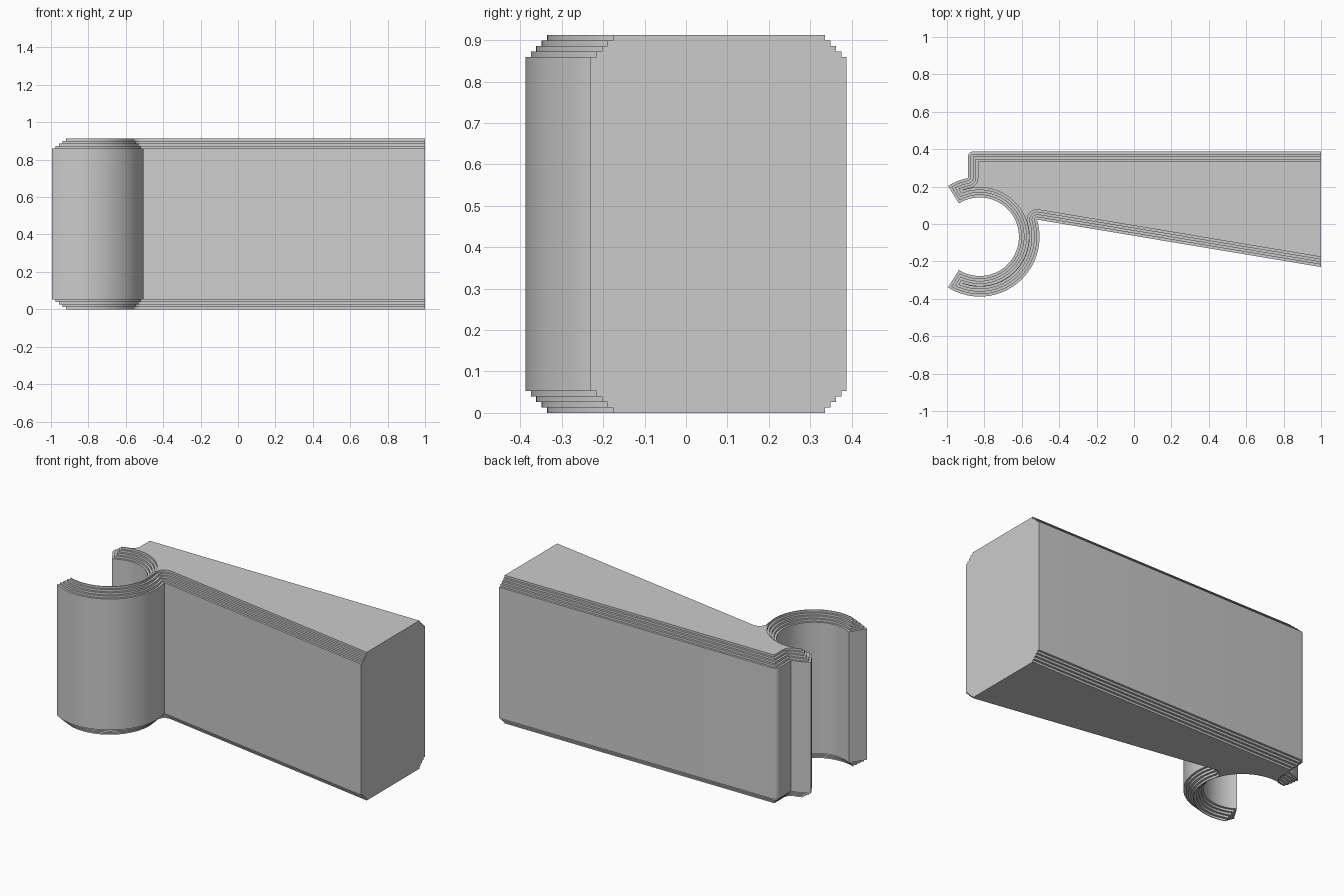
import bpy, bmesh
from math import radians, degrees, asin, atan2, sqrt, cos, sin

cube = bpy.data.objects.get("Cube")
if cube:
    bpy.data.objects.remove(cube, do_unlink=True)

# Main sizes
CX, CY = -0.825, -0.068        # centre of the clip ring
OUTER, INNER = 0.32, 0.21      # ring radii
MOUTH = 122                    # half-angle where the clip tips end
BACK, LEFT, END = 0.388, -0.888, 1.0
TIP_Y, SLOPE = -0.23, 0.167    # sloping front wall
HEIGHT, STEP, STEPS = 0.912, 0.0132, 4


def arc(cx, cy, r, a0, a1, n):
    """Points on an arc, angles in degrees."""
    angles = [radians(a0 + (a1 - a0) * i / n) for i in range(n + 1)]
    return [(cx + r * cos(a), cy + r * sin(a)) for a in angles]


# Inner corners where the block meets the ring
dx = LEFT - CX
back_corner = (LEFT, CY + sqrt(OUTER ** 2 - dx ** 2))
back_angle = degrees(atan2(back_corner[1] - CY, dx))
front_angle = 0.0
for _ in range(30):
    x = CX + OUTER * cos(radians(front_angle))
    front_angle = degrees(asin((TIP_Y + SLOPE * (END - x) - CY) / OUTER))
front_corner = (CX + OUTER * cos(radians(front_angle)),
                CY + OUTER * sin(radians(front_angle)))
wall_normal = degrees(atan2(1, SLOPE))


def outline(d):
    """Open outline, from back to front of the flat end, inset by d."""
    ro, ri = OUTER - d, INNER + d
    tip_o = MOUTH - degrees(asin(d / ro))
    tip_i = MOUTH - degrees(asin(d / ri))
    r = max(0.03 - d, 0.003)
    pts = [(END, BACK - d)]
    pts += arc(LEFT + d + r, BACK - d - r, r, 90, 180, 5)
    pts += arc(*back_corner, d, 0, back_angle - 180, 8)
    pts += arc(CX, CY, ro, back_angle, tip_o, 6)
    pts += arc(CX, CY, ri, tip_i, -tip_i, 56)
    pts += arc(CX, CY, ro, -tip_o, front_angle, 48)
    pts += arc(*front_corner, d, front_angle + 180, wall_normal, 8)
    pts.append((END, TIP_Y + d * sqrt(1 + SLOPE ** 2)))
    return pts


# Each level has one vertical wall; ledges join neighbouring levels
levels = []
for k in range(STEPS, -1, -1):
    z0 = (STEPS - k) * STEP
    z1 = z0 + STEP if k else HEIGHT - z0
    levels += [(k * STEP, z0), (k * STEP, z1)]
for k in range(1, STEPS + 1):
    z0 = HEIGHT - (STEPS - k + 1) * STEP
    levels += [(k * STEP, z0), (k * STEP, z0 + STEP)]

bm = bmesh.new()
rows = [[bm.verts.new((x, y, z)) for x, y in outline(d)] for d, z in levels]
for a, b in zip(rows, rows[1:]):
    for i in range(len(a) - 1):
        bm.faces.new((a[i], a[i + 1], b[i + 1], b[i]))
bm.faces.new(rows[0])
bm.faces.new(rows[-1])
# Flat end
bm.faces.new([r[0] for r in rows] + [r[-1] for r in reversed(rows)])
bmesh.ops.remove_doubles(bm, verts=bm.verts, dist=0.00005)
bmesh.ops.recalc_face_normals(bm, faces=bm.faces)

mesh = bpy.data.meshes.new("clip_block")
bm.to_mesh(mesh)
bm.free()
block = bpy.data.objects.new("clip_block", mesh)
bpy.context.collection.objects.link(block)

# Colour
grey = bpy.data.materials.new("light_grey")
grey.use_nodes = True
colour = (0.6, 0.6, 0.6, 1)
grey.diffuse_color = colour
grey.node_tree.nodes["Principled BSDF"].inputs["Base Color"].default_value = colour
mesh.materials.append(grey)

bpy.ops.object.select_all(action='DESELECT')
block.select_set(True)
bpy.context.view_layer.objects.active = block
bpy.ops.object.shade_smooth_by_angle(angle=radians(30))
